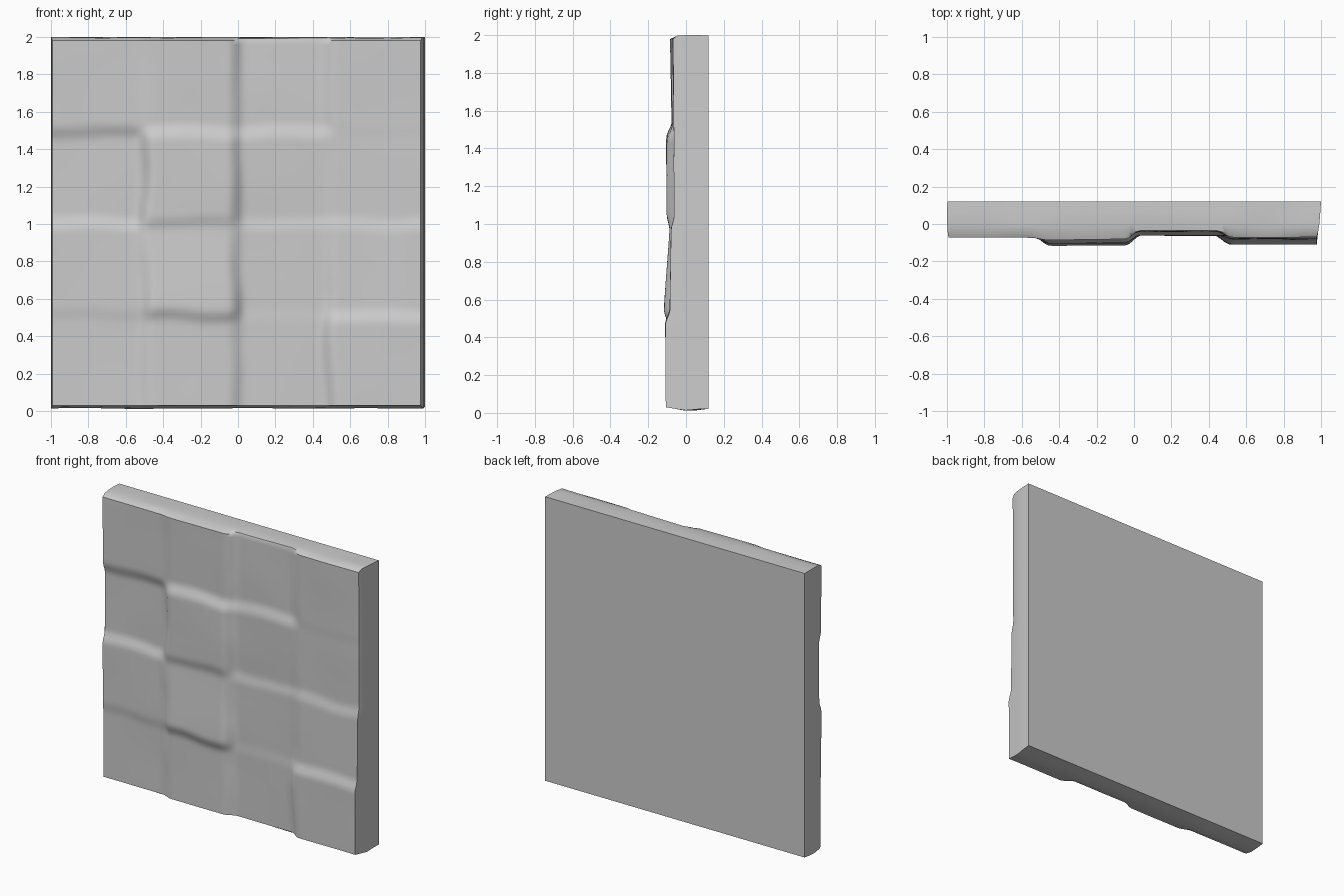
import bpy, bmesh, math
from mathutils import noise, Vector

if "Cube" in bpy.data.objects:
    bpy.data.objects.remove(bpy.data.objects["Cube"])

# Front depth (-y) of the 4 x 4 relief tiles, bottom row first, and their vertical tilt
DEPTH = [[0.062, 0.090, 0.060, 0.108],
         [0.070, 0.102, 0.060, 0.083],
         [0.045, 0.103, 0.056, 0.063],
         [0.070, 0.078, 0.040, 0.068]]
TILT = [[0.0, 0.0, 0.01, 0.01],
        [0.0, -0.06, 0.01, -0.01],
        [0.0, 0.0, 0.03, 0.0],
        [0.01, 0.02, 0.0, 0.01]]
N = 88


def blend(t):
    """Tile index pair and a soft step between neighbouring tiles (t runs 0..4)."""
    i = max(0, min(2, round(t) - 1))
    s = max(0.0, min(1.0, (t - (i + 1)) / 0.18 + 0.5))
    return i, s * s * (3 - 2 * s)


def tile(r, c, v):
    return DEPTH[r][c] + TILT[r][c] * (v - r - 0.5) * 0.5


def front_depth(u, v):
    # Slightly crooked joints between hewn tiles
    uu = u + 0.05 * noise.noise(Vector((u * 1.5, v * 1.5, 3)))
    vv = v + 0.05 * noise.noise(Vector((u * 1.5, v * 1.5, 8)))
    c, a = blend(uu)
    r, b = blend(vv)
    low = tile(r, c, v) * (1 - a) + tile(r, c + 1, v) * a
    high = tile(r + 1, c, v) * (1 - a) + tile(r + 1, c + 1, v) * a
    wear = 0.004 * noise.noise(Vector((u * 1.3, v * 1.3, 1)))
    return low * (1 - b) + high * b + wear


# Cross-section of the rim: left, right, bottom and top limits
FRONT = (-0.992, 0.977, 0.030, 1.980)
RIM = [(-0.045, (-0.996, 0.984, 0.022, 1.994)),
       (0.0, (-0.999, 0.991, 0.014, 1.999)),
       (0.06, (-1.0, 0.996, 0.017, 2.0)),
       (0.12, (-0.997, 1.0, 0.022, 1.998))]


def place(u, v, lim):
    return (lim[0] + (lim[1] - lim[0]) * u / 4, lim[2] + (lim[3] - lim[2]) * v / 4)


bm = bmesh.new()

# Carved front surface
grid = {}
for i in range(N + 1):
    for j in range(N + 1):
        u, v = 4 * i / N, 4 * j / N
        x, z = place(u, v, FRONT)
        grid[i, j] = bm.verts.new((x, -front_depth(u, v), z))
for i in range(N):
    for j in range(N):
        bm.faces.new((grid[i, j], grid[i + 1, j], grid[i + 1, j + 1], grid[i, j + 1]))

# Rim, lofted loop by loop from the front border to the back
border = ([(i, 0) for i in range(N)] + [(N, j) for j in range(N)]
          + [(i, N) for i in range(N, 0, -1)] + [(0, j) for j in range(N, 0, -1)])
loop = [grid[k] for k in border]
for y, lim in RIM:
    new = []
    for (i, j), prev in zip(border, loop):
        u, v = 4 * i / N, 4 * j / N
        x, z = place(u, v, lim)
        # Shallow chips along the top and bottom
        if y < 0.1 and j in (0, N):
            z += 0.005 * noise.noise(Vector((u * 1.6, y * 6, v)))
        yy = max(y, prev.co.y + 0.004)
        new.append(bm.verts.new((x, yy, max(0.0, min(2.0, z)))))
    n = len(loop)
    for k in range(n):
        m = (k + 1) % n
        bm.faces.new((loop[k], new[k], new[m], loop[m]))
    loop = new

# Flat back
bm.faces.new(loop)
bmesh.ops.recalc_face_normals(bm, faces=bm.faces)

mesh = bpy.data.meshes.new("stone_panel")
bm.to_mesh(mesh)
bm.free()
panel = bpy.data.objects.new("stone_panel", mesh)
bpy.context.collection.objects.link(panel)

stone = bpy.data.materials.new("grey stone")
stone.diffuse_color = (0.6, 0.6, 0.6, 1)
stone.use_nodes = True
stone.node_tree.nodes["Principled BSDF"].inputs["Base Color"].default_value = stone.diffuse_color
mesh.materials.append(stone)

bpy.context.view_layer.objects.active = panel
panel.select_set(True)
bpy.ops.object.shade_smooth_by_angle(angle=math.radians(35))
